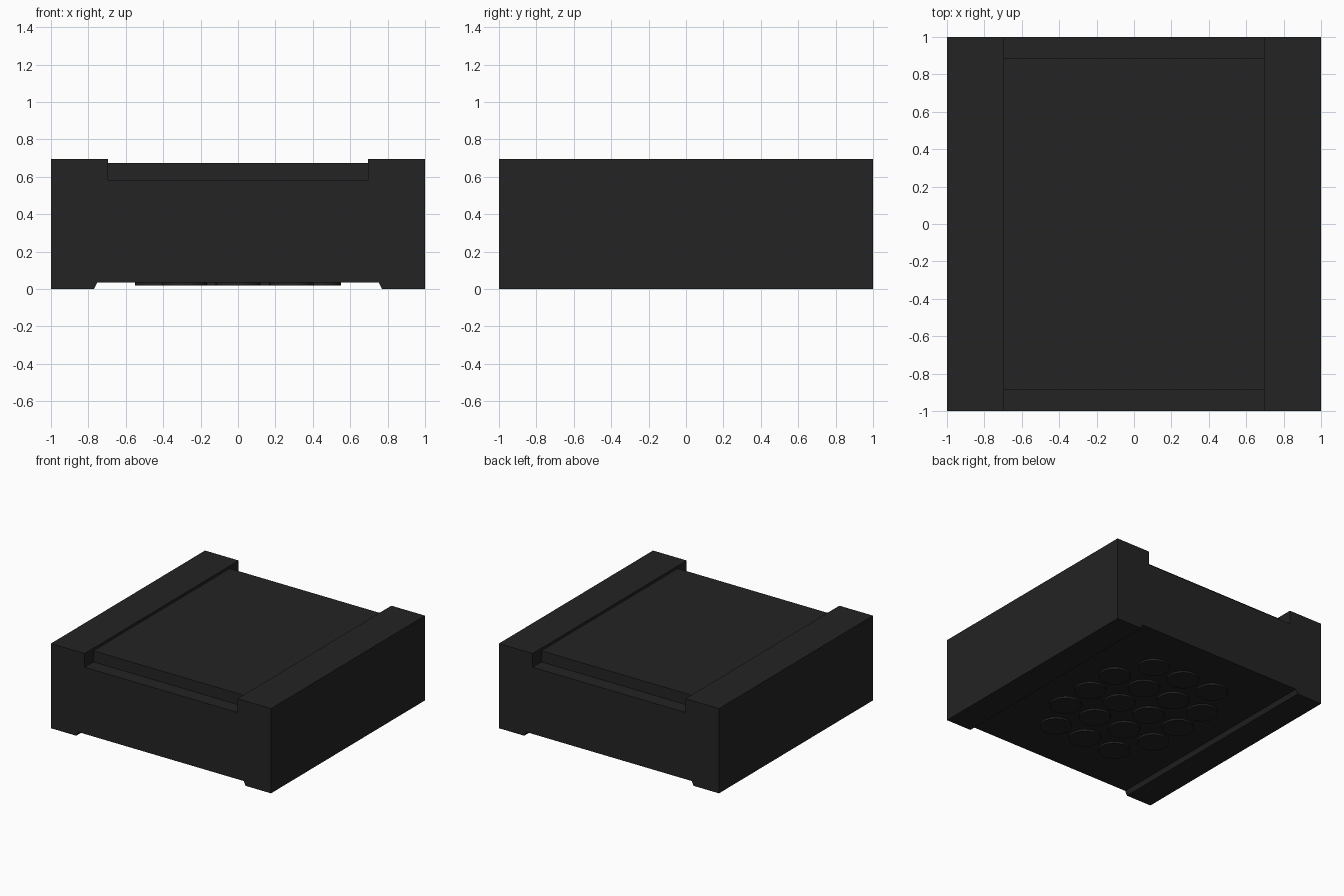
import bpy
import bmesh
from mathutils import Matrix

default = bpy.data.objects.get("Cube")
if default:
    bpy.data.objects.remove(default, do_unlink=True)

# Single dark plastic colour
plastic = bpy.data.materials.new("charcoal_plastic")
plastic.use_nodes = True
colour = (0.017, 0.017, 0.017, 1)
plastic.diffuse_color = colour
plastic.node_tree.nodes["Principled BSDF"].inputs["Base Color"].default_value = colour

SLOT_X, SLOT_Z = 0.694, 0.583
TOP_Z, BASE_Z = 0.696, 0.035
PANEL_Y, PANEL_Z = 0.885, 0.674


def finish(bm, name):
    bmesh.ops.recalc_face_normals(bm, faces=bm.faces)
    mesh = bpy.data.meshes.new(name)
    bm.to_mesh(mesh)
    bm.free()
    mesh.materials.append(plastic)
    obj = bpy.data.objects.new(name, mesh)
    bpy.context.collection.objects.link(obj)
    return obj


def extrude_profile(points, half_depth, name):
    bm = bmesh.new()
    face = bm.faces.new([bm.verts.new((x, -half_depth, z)) for x, z in points])
    result = bmesh.ops.extrude_face_region(bm, geom=[face])
    moved = [v for v in result["geom"] if isinstance(v, bmesh.types.BMVert)]
    bmesh.ops.translate(bm, verts=moved, vec=(0, 2 * half_depth, 0))
    return finish(bm, name)


# Body: mirrored cross-section with side rails above and runners below
half = [(0.752, BASE_Z), (0.77, 0), (1, 0), (1, TOP_Z), (SLOT_X, TOP_Z), (SLOT_X, SLOT_Z)]
body_profile = half + [(-x, z) for x, z in reversed(half)]
extrude_profile(body_profile, 1, "body")

# Raised panel between the rails, leaving a ledge at front and back
panel_profile = [(-SLOT_X, SLOT_Z), (SLOT_X, SLOT_Z), (SLOT_X, PANEL_Z), (-SLOT_X, PANEL_Z)]
extrude_profile(panel_profile, PANEL_Y, "top_panel")

# Round studs under the base, in staggered rows
PITCH = 0.287
bm = bmesh.new()
for row, count in zip(range(-2, 3), (3, 4, 4, 4, 3)):
    for i in range(count):
        x = (i - (count - 1) / 2) * PITCH
        bmesh.ops.create_cone(
            bm, cap_ends=True, segments=32, radius1=0.12, radius2=0.12, depth=0.03,
            matrix=Matrix.Translation((x, row * PITCH, BASE_Z)))
studs = finish(bm, "base_studs")
bpy.context.view_layer.objects.active = studs
studs.select_set(True)
bpy.ops.object.shade_smooth_by_angle()
